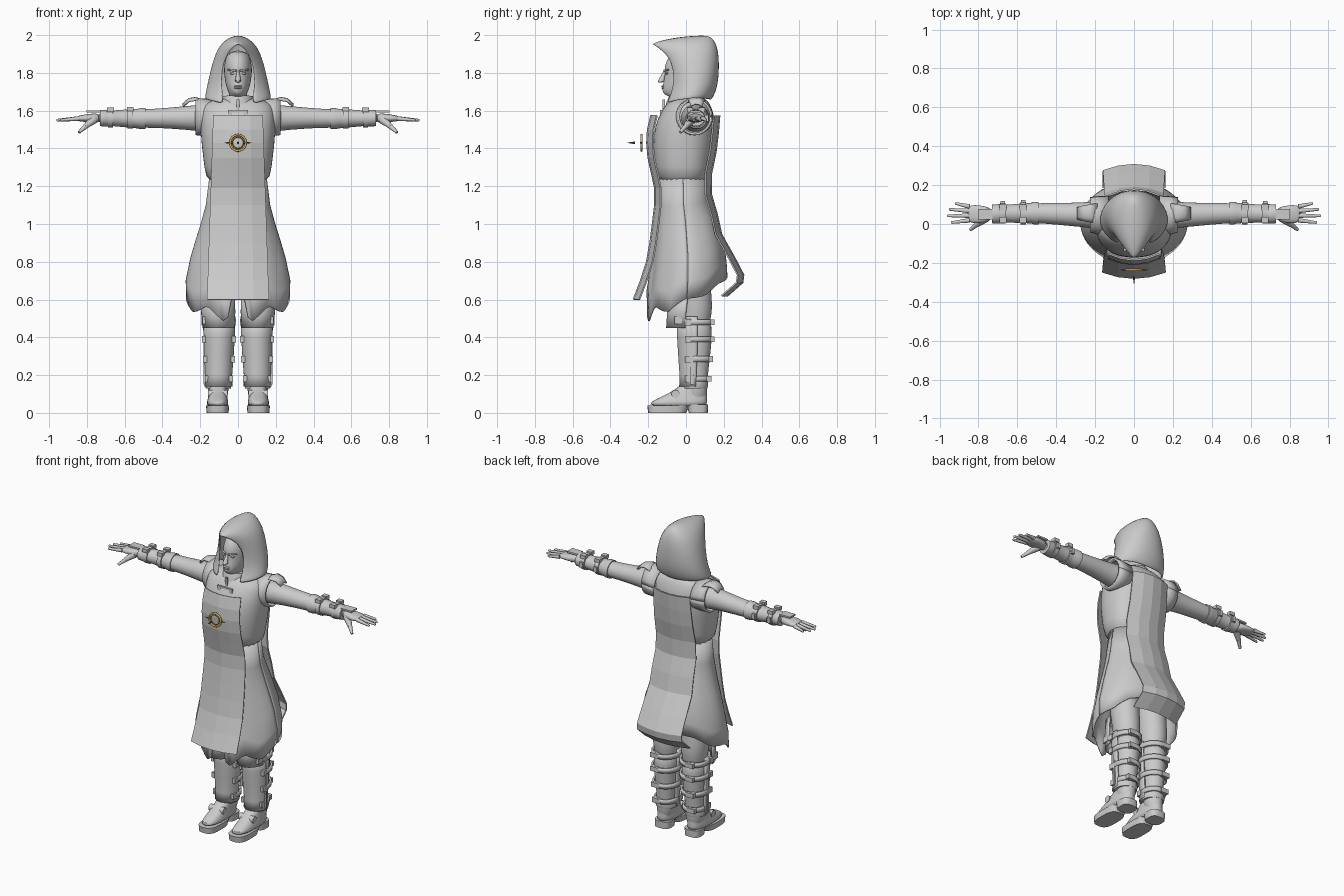
import bpy, bmesh, math
from mathutils import Vector, Matrix

cube = bpy.data.objects.get("Cube")
if cube:
    bpy.data.objects.remove(cube)


def material(name, rgb):
    m = bpy.data.materials.new(name)
    m.use_nodes = True
    m.diffuse_color = (*rgb, 1)
    m.node_tree.nodes["Principled BSDF"].inputs["Base Color"].default_value = (*rgb, 1)
    return m


GREY = material("cloth grey", (0.6, 0.6, 0.6))
GOLD = material("gold", (0.75, 0.48, 0.1))
DARK = material("dark olive", (0.1, 0.11, 0.04))


def finish(name, bm, mat=GREY, smooth=True, mirror=False, thick=0, subdiv=0):
    bmesh.ops.recalc_face_normals(bm, faces=bm.faces)
    me = bpy.data.meshes.new(name)
    bm.to_mesh(me)
    bm.free()
    ob = bpy.data.objects.new(name, me)
    bpy.context.collection.objects.link(ob)
    me.materials.append(mat)
    if smooth:
        bpy.ops.object.select_all(action='DESELECT')
        ob.select_set(True)
        bpy.context.view_layer.objects.active = ob
        bpy.ops.object.shade_smooth_by_angle(angle=math.radians(50))
    if thick:
        mod = ob.modifiers.new("thickness", 'SOLIDIFY')
        mod.thickness, mod.offset = thick, 0
    if subdiv:
        ob.modifiers.new("rounding", 'SUBSURF').levels = subdiv
        ob.modifiers["rounding"].render_levels = subdiv
    if mirror:
        ob.modifiers.new("other_side", 'MIRROR')
    return ob


def grid(rows, closed=False, caps=False):
    """Skin rows of points with quads."""
    bm = bmesh.new()
    vs = [[bm.verts.new(p) for p in r] for r in rows]
    n = len(rows[0])
    for a, b in zip(vs, vs[1:]):
        for i in range(n if closed else n - 1):
            j = (i + 1) % n
            bm.faces.new((a[i], a[j], b[j], b[i]))
    if caps:
        bm.faces.new(vs[0])
        bm.faces.new(vs[-1])
    return bm


def loft(name, rings, axis='z', n=24, power=2, arc=None, **kw):
    """Rings are (position, centre1, centre2, radius1, radius2) along an axis."""
    rows = []
    a0, a1 = [math.radians(v) for v in arc] if arc else (0, 2 * math.pi)
    for pos, c1, c2, r1, r2 in rings:
        row = []
        for i in range(n + 1 if arc else n):
            a = a0 + (a1 - a0) * i / n
            c, s = math.cos(a), math.sin(a)
            u = c1 + r1 * math.copysign(abs(c) ** (2 / power), c)
            v = c2 + r2 * math.copysign(abs(s) ** (2 / power), s)
            row.append((u, v, pos) if axis == 'z' else (pos, u, v))
        rows.append(row)
    return finish(name, grid(rows, not arc, not arc), **kw)


def span(z, rx, front, back, cx=0):
    return (z, cx, (front + back) / 2, rx, (back - front) / 2)


def box(name, loc, size, **kw):
    bm = bmesh.new()
    bmesh.ops.create_cube(bm, size=1)
    bmesh.ops.scale(bm, vec=size, verts=bm.verts)
    bmesh.ops.translate(bm, vec=loc, verts=bm.verts)
    return finish(name, bm, smooth=False, **kw)


def tube(name, a, b, r1, r2, n=10, **kw):
    a, b = Vector(a), Vector(b)
    bm = bmesh.new()
    rot = (b - a).to_track_quat('Z', 'Y').to_matrix().to_4x4()
    bmesh.ops.create_cone(bm, cap_ends=True, segments=n, radius1=r1, radius2=r2, depth=(b - a).length,
                          matrix=Matrix.Translation((a + b) / 2) @ rot)
    return finish(name, bm, **kw)


def ball(name, loc, size, **kw):
    bm = bmesh.new()
    bmesh.ops.create_uvsphere(bm, u_segments=14, v_segments=8, radius=1)
    bmesh.ops.scale(bm, vec=size, verts=bm.verts)
    bmesh.ops.translate(bm, vec=loc, verts=bm.verts)
    return finish(name, bm, **kw)


# Hood: each row runs from the back of the head to the edge of the opening
def bezier(p, t):
    s = 1 - t
    return s**3 * p[0] + 3 * s * s * t * p[1] + 3 * s * t * t * p[2] + t**3 * p[3]


rows = []
for w, yb, zb, xf, yf, zf in [(.172, .13, 1.655, .075, -.105, 1.635), (.163, .155, 1.7, .08, -.08, 1.68),
                              (.148, .168, 1.76, .085, -.065, 1.75), (.13, .172, 1.84, .083, -.068, 1.82),
                              (.11, .168, 1.91, .065, -.09, 1.88), (.082, .155, 1.955, .04, -.13, 1.92),
                              (.045, .135, 1.985, .015, -.165, 1.945), (0, .1, 1.99, 0, -.178, 1.952)]:
    k = (w - xf / 8) / .75
    half = [(bezier((0, k, k, xf), t / 10), bezier((yb, yb, yf + .06, yf), t / 10),
             bezier((zb, zb + .012, zf + .035, zf), t / 10)) for t in range(11)]
    rows.append([(-x, y, z) for x, y, z in half[:0:-1]] + half)
bm = grid(rows)
bmesh.ops.remove_doubles(bm, verts=bm.verts, dist=.0005)
finish("hood", bm, thick=.01, subdiv=1)

# Head and face
loft("head", [span(1.6, .055, -.04, .07), span(1.665, .055, -.06, .07), span(1.685, .042, -.122, .08),
              span(1.71, .058, -.128, .09), span(1.75, .068, -.12, .11), span(1.79, .073, -.112, .12),
              span(1.82, .075, -.116, .13), span(1.87, .07, -.105, .125), span(1.92, .045, -.06, .09)], subdiv=1)
tube("nose", (0, -.112, 1.81), (0, -.13, 1.757), .006, .017, 8)
ball("nose_tip", (0, -.135, 1.757), (.011, .014, .009))
for z, name in ((1.729, "upper_lip"), (1.72, "lower_lip")):
    ball(name, (0, -.122, z), (.023, .009, .005))
ball("eye", (.03, -.101, 1.797), (.014, .008, .006), mirror=True)
tube("brow", (.01, -.115, 1.812), (.055, -.092, 1.816), .006, .004, 8, mirror=True)

# Collar with its clasp
loft("collar", [span(1.6, .1, -.105, .1), span(1.64, .085, -.1, .1), span(1.675, .075, -.085, .09)], thick=.01)
box("collar_strap", (0, -.118, 1.615), (.014, .012, .09))
box("clasp_bar", (0, -.128, 1.595), (.1, .012, .012))
box("clasp_plate", (.042, -.132, 1.588), (.022, .012, .03), mirror=True)

# Vest and the skirt of the coat, with a ragged slanting hem
loft("vest", [span(1.2, .168, -.148, .118), span(1.3, .178, -.165, .13), span(1.42, .195, -.178, .148),
              span(1.52, .2, -.165, .155), span(1.58, .2, -.14, .15), span(1.63, .19, -.11, .13),
              span(1.655, .14, -.085, .115), span(1.67, .07, -.05, .08)], power=2.3, subdiv=1)
skirt = loft("coat_skirt", [span(1.24, .148, -.135, .105), span(1.1, .165, -.145, .12), span(1, .19, -.155, .15),
                            span(.9, .22, -.165, .175), span(.8, .248, -.175, .198), span(.68, .272, -.19, .21),
                            span(.58, .27, -.205, .215)], n=64, arc=(0, 360), thick=.01)
for v in skirt.data.vertices:
    a = math.atan2(v.co.y, v.co.x)
    depth = math.sin(a)
    jag = abs(((a * 16 / math.pi) % 4) - 2) / 2 - .5
    hem = .585 + (.13 if depth > 0 else .07) * depth + .05 * jag * (1.2 - depth) / 1.5
    if depth < 0 and abs(math.cos(a)) < .16:
        hem = .64
    top = 1.24
    v.co.z = top - (top - v.co.z) * (top - hem) / (top - .58)
bm = bmesh.new()
bmesh.ops.create_circle(bm, segments=24, radius=1, cap_ends=True)
bmesh.ops.scale(bm, vec=(.2, .15, 1), verts=bm.verts)
bmesh.ops.translate(bm, vec=(0, .01, .85), verts=bm.verts)
finish("coat_lining", bm)


# Faceted tabard panels, curved across their width
def panel(name, path, side):
    rows = []
    for y, z in path:
        w = .13 + .034 * (1.575 - z)
        rows.append([(w * u, y - side * .032 * u * u, z) for u in (-1, -.5, 0, .5, 1)])
    return finish(name, grid(rows), smooth=False, thick=.008)


panel("front_panel", [(-.185, 1.575), (-.203, 1.5), (-.207, 1.43), (-.2, 1.35), (-.182, 1.27), (-.165, 1.19),
                      (-.165, 1.1), (-.177, 1), (-.19, .9), (-.208, .8), (-.24, .7), (-.278, .6)], -1)
panel("back_panel", [(.178, 1.575), (.17, 1.48), (.158, 1.38), (.135, 1.27), (.133, 1.16), (.165, 1.05),
                     (.188, .945), (.258, .82), (.305, .73), (.3, .69), (.22, .62)], 1)

# Floating emblem
ring = bmesh.new()
for radius, r in ((.042, .006), (.03, .003)):
    rows = []
    for i in range(32):
        a = i * math.pi / 16
        rows.append([((radius + r * math.cos(b)) * math.cos(a), -.236 + r * math.sin(b),
                      1.43 + (radius + r * math.cos(b)) * math.sin(a)) for b in [j * math.pi / 4 for j in range(8)]])
    part = grid(rows + rows[:1], closed=True)
    me = bpy.data.meshes.new("ring_part")
    part.to_mesh(me)
    part.free()
    ring.from_mesh(me)
    bpy.data.meshes.remove(me)
bmesh.ops.remove_doubles(ring, verts=ring.verts, dist=.0001)
finish("emblem_ring", ring, mat=GOLD)
tube("emblem_side_spike", (.03, -.236, 1.43), (.072, -.236, 1.43), .008, .001, 6, mat=DARK, mirror=True)
tube("emblem_front_spike", (0, -.27, 1.43), (0, -.31, 1.43), .007, .001, 6, mat=DARK)

# Sleeves, shoulder caps and flaps
loft("sleeve", [(.1, .045, 1.56, .09, .085), (.2, .047, 1.56, .07, .07), (.27, .047, 1.562, .063, .064),
                (.4, .053, 1.56, .056, .052), (.5, .056, 1.558, .052, .05), (.62, .055, 1.56, .043, .04),
                (.76, .05, 1.562, .034, .028)], axis='x', mirror=True, subdiv=1)
loft("shoulder_cap", [(.13, .04, 1.565, .1, .09), (.19, .045, 1.567, .092, .092), (.225, .047, 1.568, .085, .092)],
     axis='x', mirror=True, thick=.012, arc=(0, 360))
finish("shoulder_flap", grid([[(x, .055 + u * w, z - .012 * u * u) for u in (-1, -.5, 0, .5, 1)] for x, w, z in
       ((.19, .05, 1.655), (.225, .045, 1.668), (.26, .038, 1.662), (.29, .03, 1.635))]), mirror=True, thick=.01)

# Bracers with straps and buckles
loft("bracer", [(.49, .056, 1.558, .058, .056), (.515, .056, 1.558, .058, .056), (.53, .056, 1.558, .053, .052),
                (.68, .053, 1.56, .044, .04), (.69, .052, 1.56, .05, .045), (.73, .052, 1.56, .048, .042)],
     axis='x', mirror=True)
for x, r in ((.57, .058), (.675, .053)):
    loft("bracer_strap", [(x - .014, .055, 1.56, r, r - .003), (x + .014, .055, 1.56, r, r - .003)],
         axis='x', mirror=True)
    for y in (.085, .02):
        box("bracer_buckle", (x, y, 1.56 + r * .85), (.036, .03, .022), mirror=True)
    box("bracer_strap_end", (x, .055 + r, 1.56), (.022, .02, .035), mirror=True)
box("hand_plate", (.765, .05, 1.596), (.075, .055, .01), mirror=True)

# Hands
loft("palm", [(.73, .05, 1.56, .032, .026), (.77, .05, 1.561, .042, .024), (.81, .05, 1.56, .048, .02),
              (.86, .053, 1.558, .045, .013)], axis='x', power=2.4, mirror=True, subdiv=1)
for y0, y1, tip in ((.09, .105, .915), (.067, .075, .945), (.043, .042, .955), (.019, .008, .935)):
    tube("finger", (.845, y0, 1.558), (tip, y1, 1.55), .0125, .007, mirror=True)
    ball("fingertip", (tip, y1, 1.55), (.007, .007, .007), mirror=True)
tube("thumb_base", (.765, .03, 1.552), (.81, -.005, 1.515), .024, .013, mirror=True)
tube("thumb", (.805, 0, 1.518), (.842, -.03, 1.485), .014, .008, mirror=True)

# Legs, boots and greaves
loft("trouser_leg", [(.86, .1, .03, .09, .1), (.65, .105, .04, .083, .09), (.56, .103, .055, .082, .088),
                     (.5, .1, .05, .074, .08), (.44, .1, .05, .068, .075)], mirror=True, subdiv=1)
loft("boot_shaft", [(.5, .1, .05, .078, .085), (.42, .1, .055, .074, .084), (.33, .102, .055, .069, .077),
                    (.22, .102, .052, .059, .066), (.14, .104, .05, .056, .062), (.05, .106, .055, .05, .06)],
     mirror=True, subdiv=1)
loft("shin_greave", [(.51, .1, .045, .08, .09), (.4, .1, .045, .077, .086), (.3, .102, .045, .073, .08),
                     (.2, .103, .042, .066, .07), (.14, .104, .04, .068, .07)],
     arc=(170, 370), mirror=True, thick=.012)
loft("ankle_cuff", [(.13, .104, .045, .066, .068), (.15, .104, .045, .071, .073), (.17, .104, .045, .067, .07)],
     mirror=True)
loft("knee_guard", [(.62, .108, .02, .088, .1), (.53, .105, .01, .086, .105), (.45, .103, .005, .08, .105)],
     arc=(185, 355), mirror=True, thick=.01)
box("knee_stud", (.178, -.04, .49), (.022, .04, .04), mirror=True)
for z, r in ((.48, .084), (.39, .083), (.285, .077), (.18, .067)):
    loft("greave_strap", [(z - .015, .101, .052, r, r + .008), (z + .015, .101, .052, r, r + .008)],
         arc=(-35, 215), mirror=True, thick=.01)
    for sx in (1, -1):
        box("greave_buckle", (.101 + sx * (r - .003), .01, z), (.02, .032, .034), mirror=True)
    box("back_buckle", (.125, .052 + r, z), (.055, .03, .03), mirror=True)
box("greave_rail", (.176, .032, .33), (.014, .014, .36), mirror=True)

# Shoes: upper, sole, heel and instep strap
loft("shoe_upper", [span(.03, .058, -.198, .113, .108), span(.06, .057, -.19, .113, .108),
                    span(.085, .05, -.13, .112, .107), span(.12, .046, -.06, .11, .106),
                    span(.16, .046, -.02, .108, .105)], power=2.5, mirror=True, subdiv=1)
loft("sole", [span(0, .058, -.2, .0, .108), span(.038, .061, -.205, .02, .108)], power=3, mirror=True)
loft("heel", [span(0, .052, .015, .115, .107), span(.045, .054, .005, .117, .107)], power=3, mirror=True)
tube("instep_strap", (.055, -.055, .1), (.16, -.055, .1), .022, .022, mirror=True)
